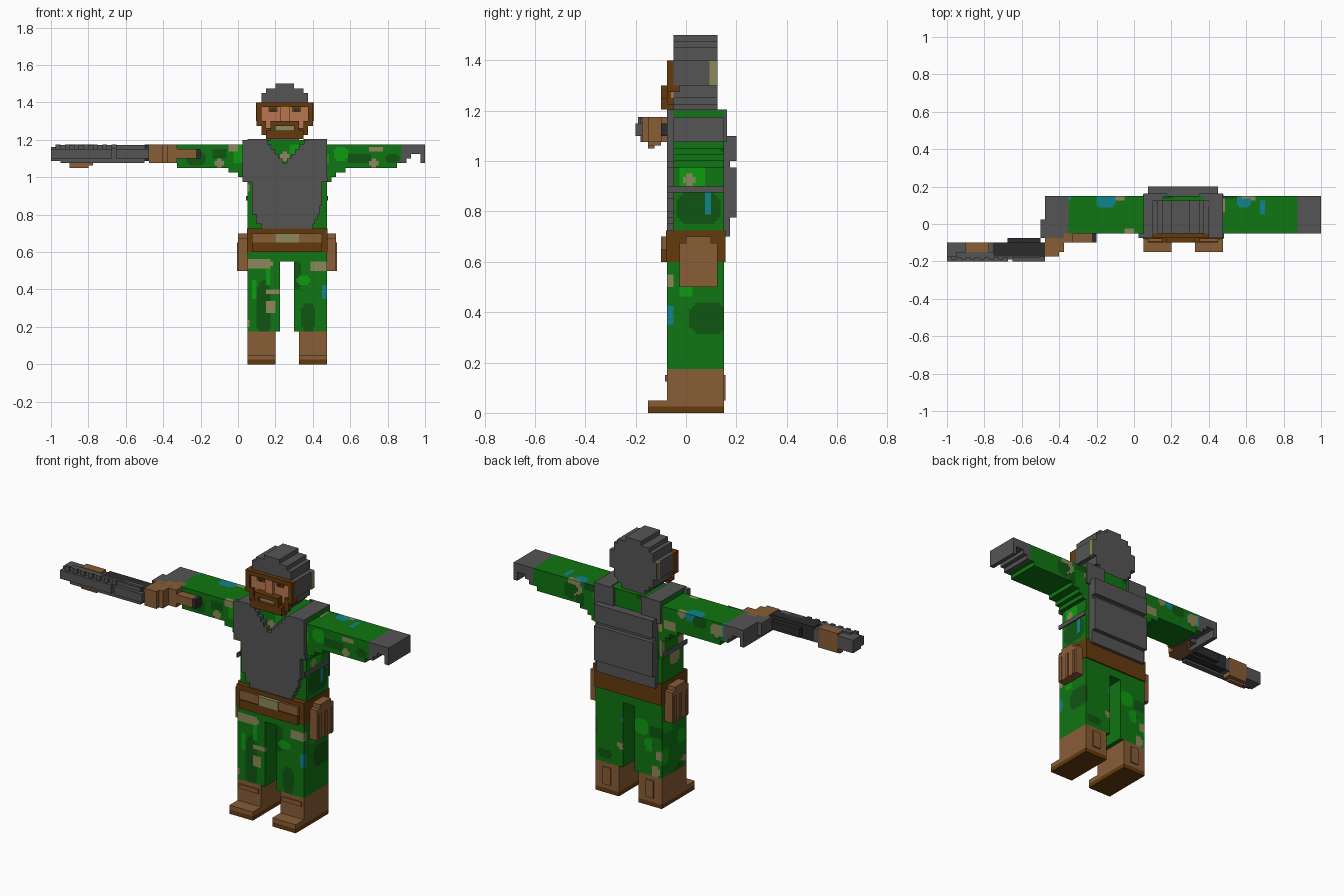
import bpy
import bmesh
import random
from mathutils import Vector

VOXEL = 0.025
random.seed(4)

default = bpy.data.objects.get("Cube")
if default:
    bpy.data.objects.remove(default, do_unlink=True)


def material(name, red, green, blue):
    mat = bpy.data.materials.new(name)
    mat.use_nodes = True
    colour = (red, green, blue, 1)
    mat.diffuse_color = colour
    mat.node_tree.nodes["Principled BSDF"].inputs["Base Color"].default_value = colour
    return mat


grey = material("armour grey", .09, .09, .09)
dark = material("gunmetal", .025, .025, .025)
green = material("cloth green", .005, .18, .006)
forest = material("forest green", .005, .09, .006)
bright = material("bright green", .004, .33, .005)
beige = material("beige", .27, .25, .11)
teal = material("teal", .005, .23, .27)
leather = material("leather brown", .25, .11, .037)
umber = material("dark brown", .13, .042, .004)
skin = material("skin", .5, .18, .085)
CAMO = [green, forest, bright, beige, teal]


def add_box(bm, box):
    """Adds a box given as x, y and z spans in voxels."""
    x0, x1, y0, y1, z0, z1 = box
    low, high = Vector((x0, y0, z0)), Vector((x1, y1, z1))
    verts = bmesh.ops.create_cube(bm, size=1)["verts"]
    for v in verts:
        v.co = Vector(a + (b - a) * (c + .5) for a, b, c in zip(low, high, v.co))


def finish(name, bm, mats):
    bmesh.ops.scale(bm, vec=(VOXEL,) * 3, verts=bm.verts)
    mesh = bpy.data.meshes.new(name)
    bm.to_mesh(mesh)
    bm.free()
    for mat in mats:
        mesh.materials.append(mat)
    obj = bpy.data.objects.new(name, mesh)
    bpy.context.collection.objects.link(obj)
    return obj


def part(name, mat, *boxes):
    bm = bmesh.new()
    for box in boxes:
        add_box(bm, box)
    return finish(name, bm, [mat])


def flip(box, total=21):
    """Mirrors a box across x = total / 2."""
    return (total - box[1], total - box[0]) + tuple(box[2:])


def pair(name, mat, *boxes, total=21):
    part("left_" + name, mat, *boxes)
    part("right_" + name, mat, *[flip(b, total) for b in boxes])


def stack(rows, front, back):
    """Turns rows of (bottom, top, left, right) into boxes of one depth."""
    return [(a, b, front, back, low, high) for low, high, a, b in rows]


def scatter(box, count):
    """Random patches on the back and the right side of a box."""
    x0, x1, y0, y1, z0, z1 = box
    for i in range(count):
        centre = [random.uniform(x0, x1), y1, random.uniform(z0, z1)]
        size = [random.uniform(.7, 2), .6, random.uniform(.7, 2)]
        if i % 3 == 0:
            centre[:2] = x0, random.uniform(y0, y1)
            size[:2] = reversed(size[:2])
        yield [random.choice([forest, forest, bright, beige, beige, teal])] + centre + size


def camo_part(name, boxes, patches):
    """Cloth cut into small cells, coloured wherever a rounded patch covers them."""
    bm = bmesh.new()
    for box in boxes:
        add_box(bm, box)
    for axis in range(3):
        values = [v.co[axis] for v in bm.verts]
        normal = Vector([float(i == axis) for i in range(3)])
        cut = min(values) + .5
        while cut < max(values) - .1:
            bmesh.ops.bisect_plane(bm, geom=bm.verts[:] + bm.edges[:] + bm.faces[:],
                                   plane_co=normal * cut, plane_no=normal)
            cut += .5
    for face in bm.faces:
        c = face.calc_center_median()
        for mat, x, y, z, rx, ry, rz in patches:
            if abs((c.x - x) / rx)**3 + abs((c.y - y) / ry)**3 + abs((c.z - z) / rz)**3 < 1:
                face.material_index = CAMO.index(mat)
    finish(name, bm, CAMO)


# Trousers: two legs joined at the hips
leg = (12, 19, -3, 6, 7, 22)
hips = (2, 19, -3, 6, 22, 28)
trouser_patches = [
    (forest, 5.5, -3, 12, 1.5, 1, 6), (forest, 12.5, -3, 19, 1, 1, 3),
    (forest, 15, -3, 10, 1.5, 1, 3), (forest, 19, 3.5, 15, 1, 3, 2.5),
    (bright, 3.5, -3, 16, .6, 1, 2), (bright, 6.5, -3, 19, .7, 1, 2),
    (bright, 14, -3, 18, 1.5, 1, 1), (bright, 19, 0, 19.5, 1, 1.2, 1.2),
    (beige, 4.5, -3, 21.5, 3, 1, 1), (beige, 7.5, -3, 15.5, 1.6, 1, .7),
    (beige, 7, -3, 12.2, 1.2, 1, 1.3), (beige, 17.5, -3, 21, 2, 1.2, 1.2),
    (teal, 19, -3, 15.5, 1.2, 1.2, 1.6)]
trouser_patches += scatter((2, 19, -3, 6, 7, 24), 16)
camo_part("trousers", [leg, flip(leg), hips], trouser_patches)

# Boots with soles and toes
pair("boot", leather, (13, 19, -3, 6, 1, 7), (13, 19, -6, -3, 1, 2))
pair("boot_strap", leather, (13.5, 18.5, -3.3, -3, 5, 6), (15, 17, 6, 6.3, 2, 6))
pair("sole", umber, (13, 19, -6, 6, 0, 1))

# Shirt
shirt = (2, 19, -2, 6, 28, 48)
shirt_patches = [
    (bright, 19, 1, 37.5, 1, 2, 2), (beige, 19, .5, 37, 1, .8, 1.2),
    (forest, 19, 2, 32.5, 1, 3.5, 2.5), (teal, 19, 3.5, 33.5, 1, .6, 2),
    (beige, 10, -2, 44.5, .8, 1, .8), (bright, 12, -2, 46, 1, 1, 1)]
camo_part("shirt", [shirt], shirt_patches + list(scatter(shirt, 9)))

# Armour vest: chest plate with a V neck, side bands and shoulder straps
chest = [(39, 43, 1, 19), (34, 39, 3, 18), (32, 34, 3, 17.5), (31, 32, 4, 17),
         (30, 31, 4, 16.5), (29, 30, 5, 16), (28, 29, 6, 14)]
part("chest_plate", grey, *stack(chest, -3, -2))
neckline = []
for step in range(5):
    bottom = 43 + step
    neckline += [(bottom, bottom + 1, 1, 9.5 - step * .8),
                 (bottom, bottom + 1, 10.5 + step * .9, 19)]
part("neckline", grey, *stack(neckline, -3, -2))
pair("side_bands", grey, (19, 19.3, -3, 6, 39, 40), (19, 19.3, -3, 6, 35, 36))
pair("shoulder_strap", grey, (15, 19, -3, 6, 48, 48.2), (14, 19, 6, 6.5, 43, 48.2))

# Back plate and backpack panels
part("back_plate", grey, (3, 18, 6, 7, 28, 44))
part("back_panels", grey, (3, 18, 7, 8, 31, 39), (3, 18, 7, 8, 40, 44))

# Belt, buckle and hip pouches
part("belt", umber, (1.9, 19.1, -3.2, 6.3, 24, 29), (3, 18, -4, -3, 24, 26))
pair("belt_pocket", leather, (13, 18, -3.7, -3, 26, 28))
part("buckle", beige, (8, 13, -4, -3, 26, 28))
pair("hip_pouch", leather, (19, 21, -1, 5, 20, 27), (19, 21, 0, 4, 27, 28))
pair("pouch_ribs", leather, *[(21, 21.2, y, y + .7, 20, 26) for y in (-.5, 1.7, 3.8)])

# Sleeves, stepped beneath the armpits
sleeve = [(19, 34, -2, 6, 42, 47), (34, 35, -2, 6, 43, 47), (19, 20, -2, 6, 39, 42),
          (20, 21, -2, 6, 40, 42), (21, 23, -2, 6, 41, 42)]
left_patches = [
    (forest, 26, -2, 44, 2.5, 1, 1.2), (bright, 22, -2, 45, 1.5, 1, 1.5),
    (beige, 29.5, -2, 46, 1.6, 1, .7), (beige, 29, -2, 43, 1.2, 1, .8),
    (forest, 33, -2, 44, 1.5, 1, 1), (beige, 25, 6, 47, 1.2, 1.2, 1),
    (teal, 23.5, 4.8, 47, 1.5, 1.4, 1), (teal, 27.5, 3.5, 47, .7, 1.3, 1)]
right_patches = [
    (forest, -9, -2, 44, 2, 1, 1.5), (forest, -4, -2, 45, 1.5, 1, 1.2),
    (bright, 0, -2, 45, 1.2, 1, 2), (beige, -1, -2, 46.5, 1.2, 1, 1),
    (beige, -4, -2, 43, 1.2, 1, .8), (teal, -6, 5, 47, 2.2, 1.4, 2),
    (beige, -3, 6, 47, 1, 1, 1.5)]
for side, boxes, spots in (("left", sleeve, left_patches),
                           ("right", [flip(b) for b in sleeve], right_patches)):
    start = min(b[0] for b in boxes)
    spots += scatter((start, start + 16, -2, 6, 42, 47), 10)
    camo_part(side + "_sleeve", boxes, spots)

# Gloves with curled fingertips
pair("glove", grey, (35, 40, -2, 6, 45, 47), (35, 37, -2, 6, 44, 45),
     (39, 40, -2, 6, 43, 45), (35, 36, -2, 6, 43, 44))
part("right_knuckles", grey, (-20, -19, -3, 1, 44, 47), (-19, -15, -3, 0, 44, 47))

# Rifle: grip, stock, receiver, barrel, rail and fore grip
part("rifle_grip", leather, (-19, -16, -7, -2, 43, 47), (-17, -15, -6, -1, 43, 47),
     (-16, -13, -4, 0, 43, 47))
part("rifle_stock", leather, (-13, -9, -4, -2, 44, 46))
part("stock_end", dark, (-9, -8, -4, -2, 44, 46))
part("receiver", dark, (-30, -19, -6.9, -4, 43.5, 46.9), (-27, -20, -4, -3, 44, 46))
part("barrel", grey, (-40, -30, -7, -4, 43.5, 46.5), (-38, -20, -7.2, -6, 43, 46.9))
part("rail", grey, (-40, -27, -8, -7, 44, 46), (-26, -19, -8, -7, 44, 46))
part("rail_teeth", grey, *[(x, x + 1, -7.6, -7, 46, 47) for x in range(-39, -25, 2)])
part("fore_grip", leather, (-36, -31, -6, -4, 42.5, 47), (-36, -32, -6, -5, 42, 43))

# Helmet as a stepped disc with ear pads
dome = [(59, 60, 8, 12), (58, 59, 6, 14), (56, 58, 5, 15), (52, 56, 4, 16),
        (50, 52, 5, 15), (49, 50, 6, 14), (48, 49, 7, 13)]
part("helmet", grey, *stack(dome, -2, 5))
pair("ear_pad", beige, (15.5, 16.2, 3.7, 4.9, 52, 56), total=20)

# Face and beard
part("face", skin, (5, 15, -2.4, -2, 50, 55))
part("nose", skin, (9, 11, -3, -2, 52, 55))
pair("sideburn", umber, (15, 16, -3, -1, 51, 56), (14, 15, -3, -1, 50, 52), total=20)
part("hairline", umber, (5, 15, -3, -2, 55, 56))
pair("eye", umber, (11.5, 13.5, -2.6, -2, 54, 55), total=20)
pair("pupil", dark, (12, 13, -2.7, -2, 54, 54.6), total=20)
part("moustache", umber, (7, 13, -4, -2, 51, 52), (7, 8, -4, -2, 50, 51),
     (12, 13, -4, -2, 50, 51))
part("beard", umber, (6, 14, -4, -2, 48.2, 50), (5, 15, -3, -2, 49, 50.5))
part("mouth", beige, (8, 12, -3.3, -2, 50, 51))
